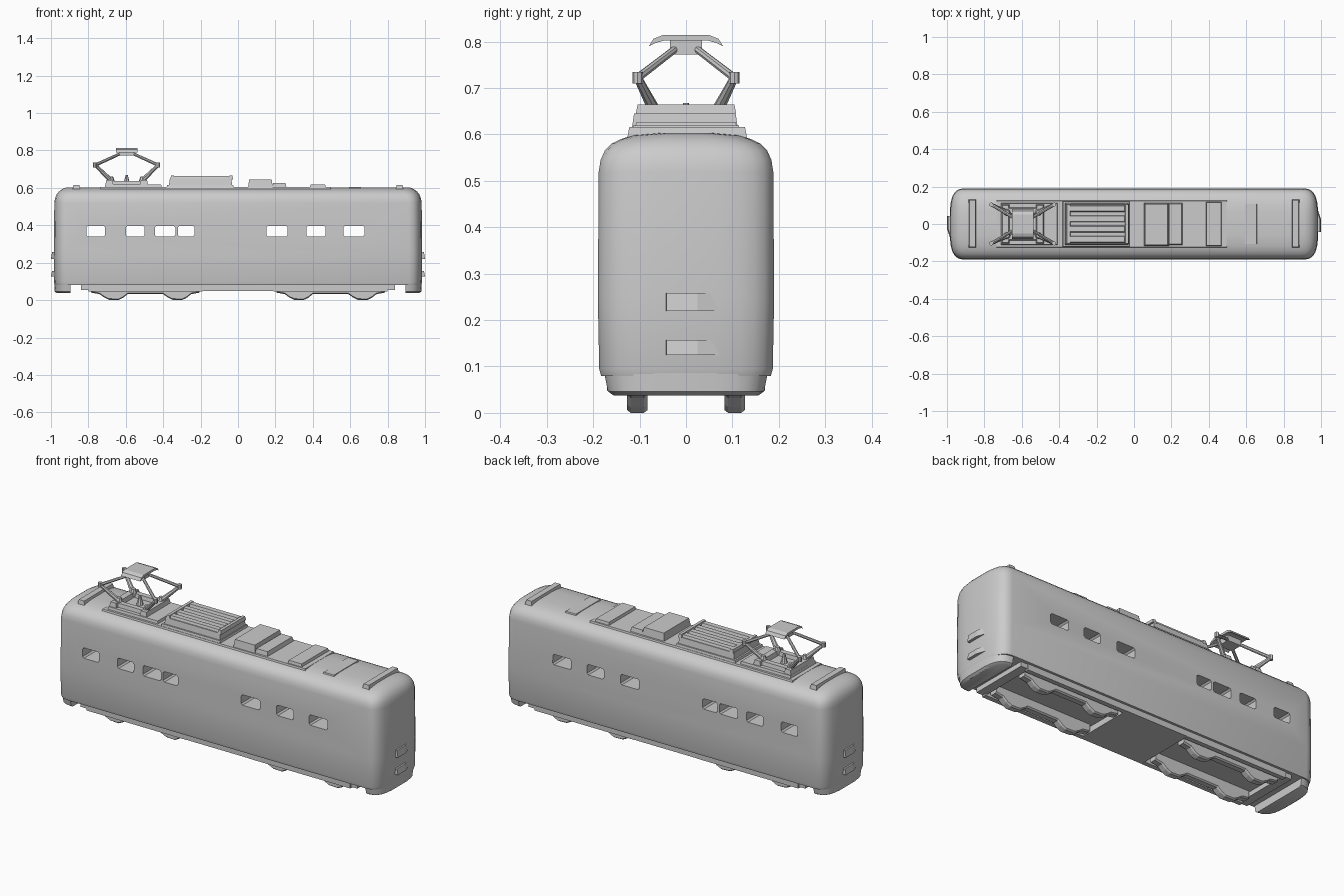
import bpy, bmesh
from mathutils import Matrix, Vector

cube = bpy.data.objects.get("Cube")
if cube:
    bpy.data.objects.remove(cube, do_unlink=True)

grey = bpy.data.materials.new("plain grey")
grey.use_nodes = True
GREY = (0.6, 0.6, 0.6, 1)
grey.diffuse_color = GREY
grey.node_tree.nodes["Principled BSDF"].inputs["Base Color"].default_value = GREY


def finish(name, bm):
    bmesh.ops.recalc_face_normals(bm, faces=bm.faces)
    mesh = bpy.data.meshes.new(name)
    bm.to_mesh(mesh)
    bm.free()
    mesh.materials.append(grey)
    ob = bpy.data.objects.new(name, mesh)
    bpy.context.collection.objects.link(ob)
    return ob


def smooth(ob):
    bpy.ops.object.select_all(action="DESELECT")
    ob.select_set(True)
    bpy.context.view_layer.objects.active = ob
    bpy.ops.object.shade_smooth_by_angle(angle=0.6)


def loft(name, rings):
    """Closed skin through rings with the same number of points."""
    bm = bmesh.new()
    loops = [[bm.verts.new(p) for p in ring] for ring in rings]
    n = len(loops[0])
    for a, b in zip(loops, loops[1:]):
        for i in range(n):
            j = (i + 1) % n
            bm.faces.new((a[i], a[j], b[j], b[i]))
    bm.faces.new(loops[0])
    bm.faces.new(loops[-1])
    return finish(name, bm)


def box(name, x, y, z, taper=0.0):
    """Box from ranges, its top drawn in by taper."""
    def ring(h, t):
        return [(x[0] + t, y[0] + t, h), (x[1] - t, y[0] + t, h),
                (x[1] - t, y[1] - t, h), (x[0] + t, y[1] - t, h)]
    return loft(name, [ring(z[0], 0), ring(z[1], taper)])


def beam(name, p, q, r1, r2):
    p, q = Vector(p), Vector(q)
    bm = bmesh.new()
    turn = (q - p).to_track_quat("Z", "Y").to_matrix().to_4x4()
    bmesh.ops.create_cone(bm, cap_ends=True, segments=8, radius1=r1, radius2=r2,
                          depth=(q - p).length,
                          matrix=Matrix.Translation((p + q) / 2) @ turn)
    ob = finish(name, bm)
    smooth(ob)


# Rounded end of the plan, from the +y side around to the -y side
CORNER = [(0.07, 0), (0.045, 0.006), (0.027, 0.02), (0.014, 0.042), (0.006, 0.07), (0, 0.12)]


def end_plan(hx, hy):
    half = [(hx - dx, hy - dy * hy / 0.19) for dx, dy in CORNER]
    return half + [(x, -y) for x, y in reversed(half)]


# Body shell
LEVELS = [(0.08, 0.183, 0.98), (0.095, 0.187, 0.984), (0.25, 0.19, 0.985),
          (0.52, 0.188, 0.982), (0.545, 0.184, 0.978), (0.565, 0.175, 0.97),
          (0.58, 0.16, 0.958), (0.59, 0.14, 0.945), (0.598, 0.115, 0.93), (0.603, 0.06, 0.915)]
rings = []
for z, hy, hx in LEVELS:
    end = end_plan(hx, hy)
    rings.append([(x, y, z) for x, y in end] + [(-x, -y, z) for x, y in end])
body = loft("body_shell", rings)

# Window openings straight through the body
WINDOWS = [(-0.81, -0.71), (-0.60, -0.50), (-0.445, -0.335), (-0.322, -0.233),
           (0.152, 0.265), (0.366, 0.468), (0.564, 0.676)]
bpy.context.view_layer.objects.active = body
for a, b in WINDOWS:
    c, lo, hi = 0.008, 0.34, 0.397
    outline = [(a + c, lo), (b - c, lo), (b, lo + c), (b, hi - c),
               (b - c, hi), (a + c, hi), (a, hi - c), (a, lo + c)]
    cutter = loft("window_cutter", [[(x, y, z) for x, z in outline] for y in (-0.3, 0.3)])
    cutter.hide_render = True
    mod = body.modifiers.new("window", "BOOLEAN")
    mod.operation, mod.solver, mod.object = "DIFFERENCE", "EXACT", cutter
    bpy.ops.object.modifier_apply(modifier=mod.name)
    bpy.data.objects.remove(cutter, do_unlink=True)
smooth(body)

# Underframe: side sills, cross members and middle pan
for s, side in ((-1, "right"), (1, "left")):
    ys = sorted((s * 0.145, s * 0.17))
    box(side + "_end_member", sorted((s * 0.79, s * 0.84)), (-0.165, 0.165), (0.055, 0.09))
    for t, place in ((-1, "front"), (1, "back")):
        ys = sorted((t * 0.145, t * 0.17))
        box(f"{place}_{side}_sill", sorted((s * 0.19, s * 0.80)), ys, (0.047, 0.09))

    # Drop skirt below each rounded end
    skirt = []
    for z, hy, hx in ((0.037, 0.155, 0.968), (0.046, 0.168, 0.98), (0.095, 0.178, 0.982)):
        pts = end_plan(hx, hy)
        pts = [(0.895, pts[0][1])] + pts + [(0.895, pts[-1][1])]
        skirt.append([(s * x, y, z) for x, y in pts])
    smooth(loft(side + "_end_skirt", skirt))

    # Footsteps on the ends, each fading into a slope on one side
    for z0, z1, level in ((0.125, 0.157, "lower"), (0.22, 0.258, "upper")):
        plan = [(0.97, -0.045), (1.0, -0.042), (1.0, 0.025), (0.985, 0.07), (0.97, 0.07)]
        loft(f"{side}_{level}_footstep",
             [[(s * (x - d), s * y, z) for x, y in plan] for z, d in ((z0, 0), (z1, 0.006))])

    # Roof bars near the ends
    box(side + "_roof_bar", sorted((s * 0.84, s * 0.888)), (-0.13, 0.135), (0.575, 0.616), 0.008)
box("middle_pan", (-0.19, 0.19), (-0.17, 0.17), (0.048, 0.09))

# Wheel frames: long rails with a rounded drop at each wheel
WHEEL_DROP = [(-0.075, 0.032), (-0.05, 0.014), (-0.025, 0.002), (0.025, 0.0), (0.05, 0.012), (0.075, 0.032)]
for cx, side in ((-0.495, "right"), (0.495, "left")):
    for cy, place in ((-0.105, "front"), (0.105, "back")):
        low = [(cx - 0.29, 0.04)]
        for wheel in (-0.17, 0.17):
            low += [(cx + wheel + dx, z) for dx, z in WHEEL_DROP]
        low += [(cx + 0.29, 0.04)]
        outline = [(cx - 0.29, 0.085)] + low + [(cx + 0.29, 0.085)]

        def face(y, w):
            return [(x, y, z + w) for x, z in outline]
        loft(f"{place}_{side}_wheel_frame",
             [face(cy - 0.022, 0.006), face(cy - 0.014, 0), face(cy + 0.014, 0), face(cy + 0.022, 0.006)])

# Roof equipment
box("roof_walkway", (-0.74, 0.5), (-0.13, 0.13), (0.58, 0.604), 0.006)
box("cooler_flange", (-0.385, -0.02), (-0.125, 0.125), (0.59, 0.616), 0.006)
box("cooler_box", (-0.37, -0.03), (-0.112, 0.112), (0.61, 0.65), 0.006)
for x in (-0.362, -0.05):
    box("cooler_end_rim", (x, x + 0.024), (-0.108, 0.108), (0.645, 0.665), 0.004)
for i in range(4):
    y = -0.082 + i * 0.055
    box("cooler_slat", (-0.35, -0.045), (y - 0.02, y + 0.02), (0.645, 0.663), 0.006)
box("equipment_box", (0.052, 0.188), (-0.12, 0.115), (0.59, 0.645), 0.008)
box("equipment_step", (0.18, 0.262), (-0.115, 0.115), (0.59, 0.627), 0.008)
box("roof_hatch", (0.382, 0.472), (-0.12, 0.12), (0.59, 0.619), 0.006)
box("rear_roof_plate", (0.59, 0.66), (-0.11, 0.11), (0.59, 0.606), 0.004)

# Current collector: base, four bent arms and contact shoe
CX = -0.595
box("collector_plinth", (-0.715, -0.405), (-0.115, 0.115), (0.59, 0.618), 0.006)
for s in (-1, 1):
    box("collector_cross_rail", sorted((CX + s * 0.07, CX + s * 0.115)), (-0.105, 0.105), (0.61, 0.642), 0.006)
    box("collector_long_rail", (CX - 0.11, CX + 0.11), sorted((s * 0.05, s * 0.09)), (0.61, 0.638), 0.006)
    for t in (-1, 1):
        foot = (CX + s * 0.085, t * 0.062, 0.64)
        knee = (CX + s * 0.168, t * 0.104, 0.722)
        head = (CX + s * 0.03, t * 0.022, 0.785)
        beam("collector_foot", (foot[0], foot[1], 0.625), (foot[0], foot[1], 0.66), 0.024, 0.012)
        beam("lower_arm", foot, knee, 0.014, 0.009)
        beam("knee_joint", (knee[0], knee[1], 0.71), (knee[0], knee[1], 0.735), 0.011, 0.011)
        beam("upper_arm", knee, head, 0.009, 0.008)
beam("collector_centre_pin", (CX, 0, 0.61), (CX, 0, 0.668), 0.02, 0.006)
box("collector_head", (CX - 0.04, CX + 0.04), (-0.034, 0.034), (0.772, 0.803))
SHOE = [(-0.08, 0.79), (-0.07, 0.806), (-0.05, 0.814), (0.05, 0.814), (0.07, 0.806), (0.08, 0.79),
        (0.066, 0.797), (0.048, 0.802), (-0.048, 0.802), (-0.066, 0.797)]
loft("contact_shoe", [[(x, y, z) for y, z in SHOE] for x in (CX - 0.058, CX + 0.058)])
